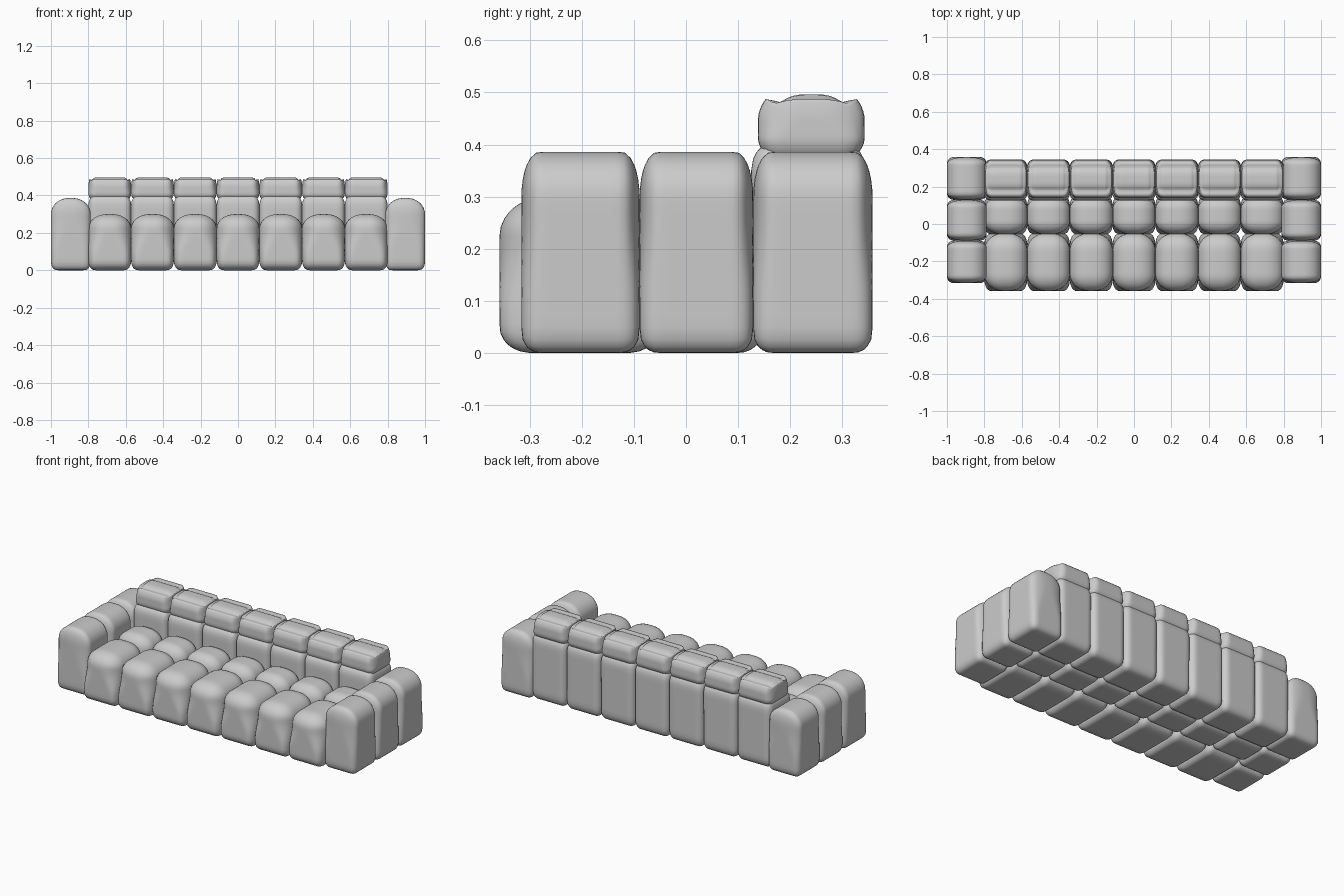
import bpy, bmesh
from mathutils import Vector

if "Cube" in bpy.data.objects:
    bpy.data.objects.remove(bpy.data.objects["Cube"])

fabric = bpy.data.materials.new("grey fabric")
fabric.use_nodes = True
grey = (0.6, 0.6, 0.6, 1)
fabric.diffuse_color = grey
fabric.node_tree.nodes["Principled BSDF"].inputs["Base Color"].default_value = grey


def cushion(name, lo, hi, top, bottom):
    """Padded block between two corners, with edge radii per axis for its top and its bottom."""
    lo, hi, top, bottom = map(Vector, (lo, hi, top, bottom))
    half, centre = (hi - lo) / 2, (hi + lo) / 2
    bm = bmesh.new()
    bmesh.ops.create_cube(bm, size=2)
    bmesh.ops.subdivide_edges(bm, edges=bm.edges[:], cuts=15, use_grid_fill=True)
    for v in bm.verts:
        # blend softly from the bottom radii to the top radii
        t = min(max(v.co.z + 0.5, 0), 1)
        radius = bottom.lerp(top, t * t * (3 - 2 * t))
        radius.z = top.z if v.co.z > 0 else bottom.z
        p = Vector(a * b for a, b in zip(v.co, half))
        core = Vector(max(r - h, min(h - r, a)) for a, h, r in zip(p, half, radius))
        d = Vector(a / r for a, r in zip(p - core, radius))
        if d.length > 0:
            d = d.normalized() * max(map(abs, d))
        v.co = centre + core + Vector(a * r for a, r in zip(d, radius))
    for f in bm.faces:
        f.smooth = True
    mesh = bpy.data.meshes.new(name)
    bm.to_mesh(mesh)
    bm.free()
    mesh.materials.append(fabric)
    obj = bpy.data.objects.new(name, mesh)
    bpy.context.collection.objects.link(obj)


# Seven columns of seat, back and headrest cushions
columns = 7
pitch = 1.6 / columns
for i in range(columns):
    x0 = -0.8 + i * pitch
    x1 = x0 + pitch
    n = i + 1
    cushion(f"front_seat_{n}", (x0, -0.358, 0), (x1, -0.05, 0.3),
            (0.1, 0.09, 0.075), (0.035, 0.06, 0.05))
    cushion(f"rear_seat_{n}", (x0, -0.055, 0), (x1, 0.15, 0.3),
            (0.1, 0.07, 0.075), (0.035, 0.05, 0.05))
    cushion(f"back_{n}", (x0, 0.125, 0), (x1, 0.345, 0.4),
            (0.035, 0.035, 0.05), (0.035, 0.04, 0.05))
    cushion(f"headrest_{n}", (x0, 0.138, 0.37), (x1, 0.343, 0.496),
            (0.035, 0.085, 0.075), (0.035, 0.045, 0.045))

# Three arm cushions on each side
seams = (-0.316, -0.089, 0.129, 0.358)
for side, sign in (("left", 1), ("right", -1)):
    for part, y0, y1 in zip(("front", "middle", "rear"), seams, seams[1:]):
        xs = sorted((sign * 0.788, sign))
        cushion(f"{side}_arm_{part}", (xs[0], y0, 0), (xs[1], y1, 0.386),
                (0.095, 0.035, 0.085), (0.035, 0.035, 0.04))
